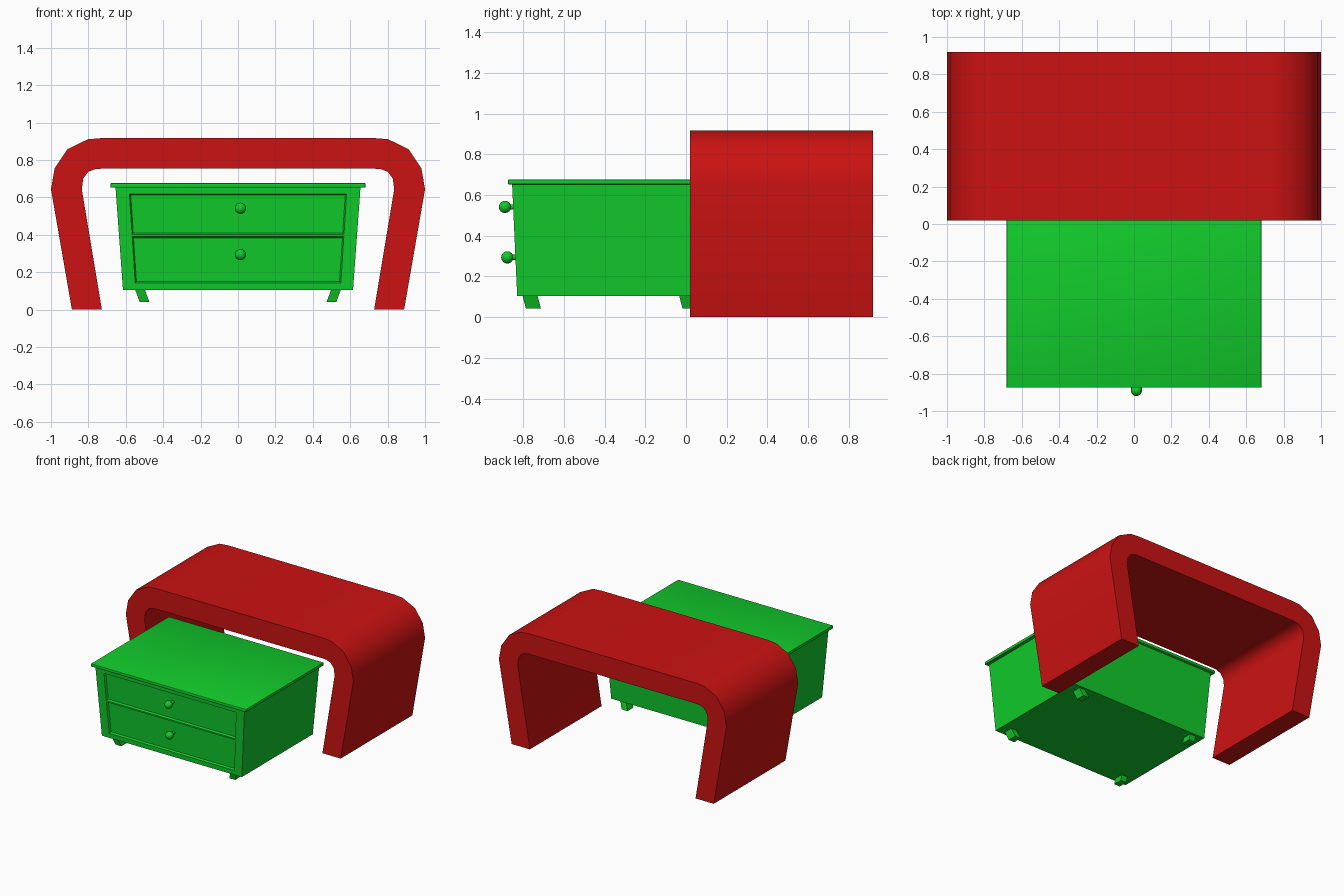
import bpy, bmesh
from mathutils import Vector

if "Cube" in bpy.data.objects:
    bpy.data.objects.remove(bpy.data.objects["Cube"])


def material(name, color):
    m = bpy.data.materials.new(name)
    m.diffuse_color = color
    m.use_nodes = True
    m.node_tree.nodes["Principled BSDF"].inputs["Base Color"].default_value = m.diffuse_color
    return m


red = material("red_paint", (0.6, 0.006, 0.006, 1))
green = material("green_paint", (0.006, 0.6, 0.025, 1))


def finish(name, bm, mat, smooth=False):
    bmesh.ops.recalc_face_normals(bm, faces=bm.faces[:])
    me = bpy.data.meshes.new(name)
    bm.to_mesh(me)
    bm.free()
    me.materials.append(mat)
    ob = bpy.data.objects.new(name, me)
    bpy.context.collection.objects.link(ob)
    if smooth:
        bpy.ops.object.select_all(action='DESELECT')
        ob.select_set(True)
        bpy.context.view_layer.objects.active = ob
        bpy.ops.object.shade_smooth_by_angle(angle=0.6)
    return ob


def loft(name, low, high, mat, bevel=0.0):
    """Solid between two horizontal rectangles (cx, cy, z, half_x, half_y)."""
    bm = bmesh.new()
    rings = []
    for cx, cy, z, hx, hy in (low, high):
        rings.append([bm.verts.new((cx + sx * hx, cy + sy * hy, z))
                      for sx, sy in ((-1, -1), (1, -1), (1, 1), (-1, 1))])
    a, b = rings
    bm.faces.new(a[::-1])
    bm.faces.new(b)
    for i in range(4):
        j = (i + 1) % 4
        bm.faces.new((a[i], a[j], b[j], b[i]))
    if bevel:
        bmesh.ops.bevel(bm, geom=bm.edges[:], offset=bevel, segments=2,
                        profile=0.5, affect='EDGES')
    return finish(name, bm, mat, bool(bevel))


# Arched bench: half profiles, mirrored and extruded along y
outer = [(-.888, 0), (-1, .644), (-.98, .757), (-.912, .858), (-.803, .911), (-.73, .917)]
inner = [(-.728, 0), (-.835, .644), (-.828, .70), (-.80, .738), (-.76, .752), (-.725, .754)]
full_outer = outer + [(-x, z) for x, z in reversed(outer)]
full_inner = inner + [(-x, z) for x, z in reversed(inner)]
bm = bmesh.new()
rows = [[bm.verts.new((x, y, z)) for x, z in path]
        for path, y in ((full_outer, .02), (full_outer, .92),
                        (full_inner, .92), (full_inner, .02))]
for k in range(4):
    p, q = rows[k], rows[(k + 1) % 4]
    for i in range(len(p) - 1):
        bm.faces.new((p[i], p[i + 1], q[i + 1], q[i]))
for i in (0, -1):
    bm.faces.new([r[i] for r in rows])
finish("arch_bench", bm, red, True)

# Chest body: tapered box whose front is a grid with two recessed drawers
CY, Z0, Z1 = -.385, .105, .655


def half_x(z):
    return .615 + .04 * (z - Z0) / (Z1 - Z0)


def half_y(z):
    return .445 + .025 * (z - Z0) / (Z1 - Z0)


levels = [Z0, .142, .390, .402, .618, Z1]
bm = bmesh.new()
front = [[bm.verts.new((u * half_x(z), CY - half_y(z), z)) for u in (-1, -.89, .89, 1)]
         for z in levels]
back = [[bm.verts.new((s * half_x(z), CY + half_y(z), z)) for s in (-1, 1)] for z in levels]
drawers = []
for i in range(5):
    for j in range(3):
        f = bm.faces.new((front[i][j], front[i][j + 1], front[i + 1][j + 1], front[i + 1][j]))
        if j == 1 and i in (1, 3):
            drawers.append(f)
    bm.faces.new((back[i][1], back[i][0], back[i + 1][0], back[i + 1][1]))
    bm.faces.new((back[i][0], front[i][0], front[i + 1][0], back[i + 1][0]))
    bm.faces.new((front[i][3], back[i][1], back[i + 1][1], front[i + 1][3]))
bm.faces.new(front[0][::-1] + back[0])
bm.faces.new(front[5] + back[5][::-1])
bmesh.ops.recalc_face_normals(bm, faces=bm.faces[:])
bmesh.ops.inset_individual(bm, faces=drawers, thickness=.01, depth=-.014)
finish("chest_body", bm, green)

# Overhanging top board
loft("chest_top", (0, CY, .652, .682, .49), (0, CY, .677, .682, .49), green, .006)

# Slanted feet
for side, sname in ((-1, "left"), (1, "right")):
    for y, yname in ((-.768, "front"), (.002, "back")):
        loft(f"{yname}_{sname}_foot", (side * .50, y + .018, .042, .026, .037),
             (side * .525, y, .11, .026, .037), green)

# Drawer knobs with short stems
for z, name in ((.542, "upper"), (.294, "lower")):
    y = CY - half_y(z)
    bm = bmesh.new()
    ball = bmesh.ops.create_uvsphere(bm, u_segments=20, v_segments=12, radius=.03)
    for v in ball["verts"]:
        v.co += Vector((.013, y - .04, z))
    stem = bmesh.ops.create_cone(bm, cap_ends=True, segments=16,
                                 radius1=.013, radius2=.013, depth=.05)
    for v in stem["verts"]:
        v.co = Vector((v.co.x + .013, y - .005 + v.co.z, z + v.co.y))
    finish(f"{name}_knob", bm, green, True)
